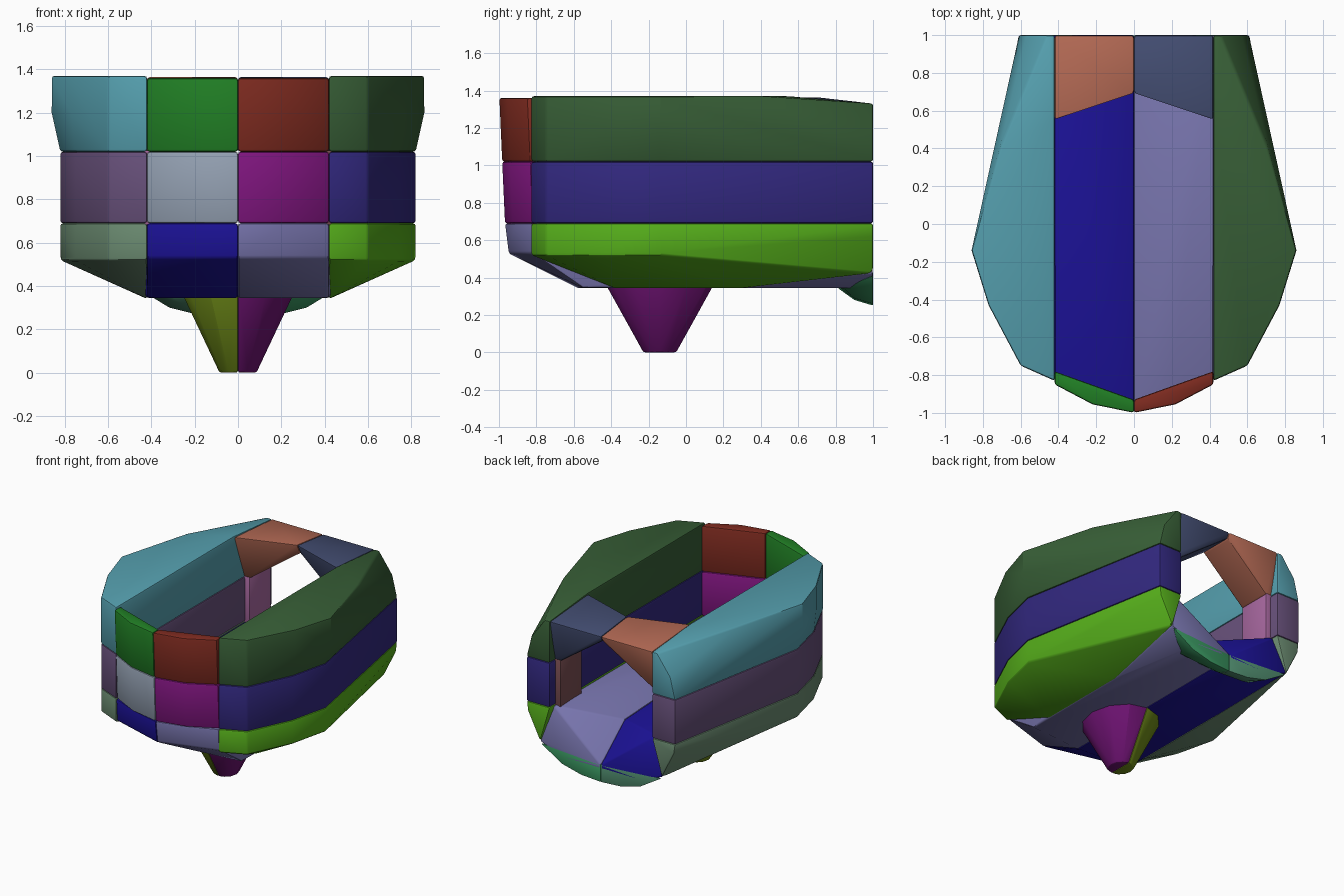
import bpy
import bmesh
import math
from mathutils import Vector

default_cube = bpy.data.objects.get("Cube")
if default_cube:
    bpy.data.objects.remove(default_cube, do_unlink=True)


def to_linear(channel):
    value = channel / 255
    if value <= 0.04045:
        return value / 12.92
    return ((value + 0.055) / 1.055) ** 2.4


def make_material(name, hex_colour):
    channels = bytes.fromhex(hex_colour)
    colour = tuple(to_linear(c) for c in channels) + (1.0,)
    material = bpy.data.materials.new(name)
    material.use_nodes = True
    material.diffuse_color = colour
    shader = material.node_tree.nodes["Principled BSDF"]
    shader.inputs["Base Color"].default_value = colour
    shader.inputs["Roughness"].default_value = 0.7
    return material


def solid(name, points, hex_colour, side, bevel):
    """Convex block from its corner points, mirrored by side, with softened edges."""
    bm = bmesh.new()
    for x, y, z in points:
        bm.verts.new(Vector((side * x, y, z)))
    hull = bmesh.ops.convex_hull(bm, input=bm.verts[:])
    unused = [g for g in hull["geom_interior"] if isinstance(g, bmesh.types.BMVert)]
    bmesh.ops.delete(bm, geom=unused, context="VERTS")
    bmesh.ops.dissolve_limit(bm, angle_limit=math.radians(2),
                             verts=bm.verts[:], edges=bm.edges[:])
    bmesh.ops.recalc_face_normals(bm, faces=bm.faces[:])
    sharp = [e for e in bm.edges if e.calc_face_angle(0) > math.radians(35)]
    bmesh.ops.bevel(bm, geom=sharp, offset=bevel, offset_type="OFFSET", segments=2,
                    profile=0.5, affect="EDGES", clamp_overlap=True)
    mesh = bpy.data.meshes.new(name)
    bm.to_mesh(mesh)
    bm.free()
    part = bpy.data.objects.new(name, mesh)
    bpy.context.collection.objects.link(part)
    mesh.materials.append(make_material(name + "_colour", hex_colour))
    bpy.ops.object.select_all(action="DESELECT")
    part.select_set(True)
    bpy.context.view_layer.objects.active = part
    bpy.ops.object.shade_smooth_by_angle(angle=math.radians(28))
    return part


def pair(name, points, left_colour, right_colour, bevel=0.012):
    solid("left_" + name, points, left_colour, 1, bevel)
    solid("right_" + name, points, right_colour, -1, bevel)


def at_height(outline, z):
    return [(x, y, z) for x, y in outline]


def front_wall(bottom, top, low_y, high_y):
    """Thin slanted wall from the centre line to the side panel."""
    points = []
    for z, front in ((bottom, low_y), (top, high_y)):
        points += at_height([(0, front), (0.42, front + 0.15),
                             (0.42, -0.78), (0, -0.93)], z)
        points.append((0.22, front + 0.045, z))
    return points


# Plan outlines of the side panels
INNER = 0.42
nose = [(INNER, -0.83), (0.60, -0.75)]
widest = nose + [(0.75, -0.43), (0.82, -0.14)]
band = widest + [(0.69, 0.5), (0.61, 1), (INNER, 1)]
crown = nose + [(0.77, -0.43), (0.86, -0.14), (0.71, 0.4), (INNER, 0.55)]

# Upper side panels, tapering toward the back
upper_side = at_height(band, 1.02) + at_height(crown, 1.37)
upper_side += at_height(crown[2:5], 1.2)
upper_side += [(INNER, 1, 1.33), (0.46, 1, 1.33), (0.57, 1, 1.18)]
pair("upper_side_panel", upper_side, "375E36", "559FAE")

# Middle side band
middle_side = at_height(band, 0.69) + at_height(band, 1.02)
pair("middle_side_panel", middle_side, "32287F", "67507A")

# Lower side panels, sloping in toward the base
lower_side = at_height(band, 0.69) + at_height(widest, 0.52)
lower_side += at_height([(INNER, -0.38), (INNER, 0.3)], 0.34)
lower_side += [(0.67, 0.5, 0.56), (0.60, 1, 0.62), (0.5, 1, 0.42)]
pair("lower_side_panel", lower_side, "56AF1B", "6A8A70")

# Front walls
pair("upper_front_panel", front_wall(1.02, 1.36, -0.985, -1.0), "7F2B20", "218025")
pair("middle_front_panel", front_wall(0.69, 1.02, -0.97, -0.985), "831682", "96A3B5")

# Floor halves, with a raised bed and a dropped back edge
floor = at_height([(0, -0.97), (INNER, -0.83), (INNER, 0.95), (0.2, -0.92)], 0.69)
floor += at_height([(0, -0.95), (INNER, -0.82)], 0.53)
floor += at_height([(0, -0.58), (INNER, -0.55), (0, 1), (0.3, 1), (INNER, 0.3)], 0.345)
floor += [(0, 0.72, 0.61), (0, 1, 0.38), (0.5, 1, 0.42)]
pair("floor", floor, "7875AE", "1C1299")

# Curved lip under the back opening
back_lip = [(0, 1, 0.25), (0.16, 1, 0.26), (0.32, 1, 0.3), (0.5, 1, 0.41),
            (0, 1, 0.38), (0, 0.9, 0.28), (0.2, 0.9, 0.29),
            (0, 0.81, 0.345), (0.3, 0.84, 0.345)]
pair("back_lip", back_lip, "3D9E66", "549374", 0.006)

# Back bridge halves and the posts below them
post_plan = [(0.38, 0.68), (0.38, 0.93), (0.44, 0.93), (0.44, 0.68)]
bridge = at_height([(0, 0.69), (INNER, 0.55)], 1.365)
bridge += at_height([(0, 1), (INNER, 1)], 1.33)
bridge += at_height([(0, 0.73), (0, 0.98)], 1.29)
bridge += at_height(post_plan, 1.02)
pair("back_bridge", bridge, "424C70", "B16853")
post = at_height(post_plan, 0.67) + at_height(post_plan, 1.04)
pair("back_post", post, "7A4E52", "A868A0", 0.006)

# Tapered foot, split down the middle
foot = []
for z, half_width, half_depth in ((0, 0.085, 0.09), (0.36, 0.255, 0.29)):
    for step in range(7):
        angle = math.pi * step / 6
        foot.append((half_width * math.sin(angle),
                     half_depth * math.cos(angle) - 0.14, z))
pair("foot", foot, "6C1270", "6E8A18", 0.01)
